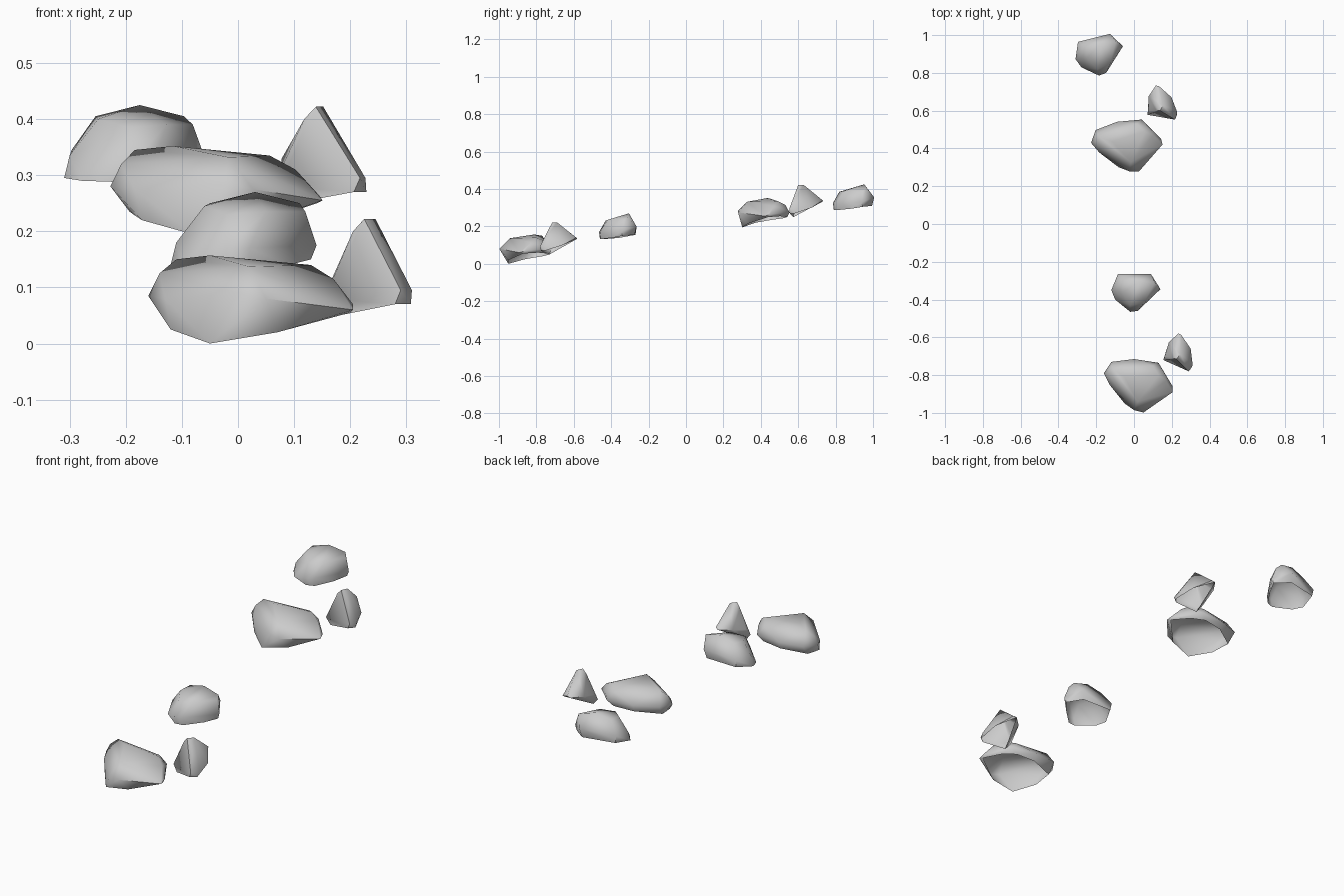
import bpy
import bmesh
from math import radians
from mathutils import Matrix, Vector

default_cube = bpy.data.objects.get("Cube")
if default_cube:
    bpy.data.objects.remove(default_cube, do_unlink=True)

# One plain grey stone material
stone = bpy.data.materials.new("grey stone")
stone.use_nodes = True
stone_colour = (0.6, 0.6, 0.6, 1)
stone.diffuse_color = stone_colour
stone.node_tree.nodes["Principled BSDF"].inputs["Base Color"].default_value = stone_colour


def rock_shell(name, rim, crown):
    """Wrap a hull round the rim and crown points, then open the underside."""
    bm = bmesh.new()
    rim_verts = {bm.verts.new(point) for point in rim}
    for point in crown:
        bm.verts.new(point)
    bmesh.ops.convex_hull(bm, input=bm.verts[:])
    bmesh.ops.recalc_face_normals(bm, faces=bm.faces[:])
    underside = [face for face in bm.faces
                 if rim_verts.issuperset(face.verts) and face.normal.z < -0.3]
    bmesh.ops.delete(bm, geom=underside, context="FACES")
    loose = [vert for vert in bm.verts if not vert.link_faces]
    bmesh.ops.delete(bm, geom=loose, context="VERTS")
    mesh = bpy.data.meshes.new(name)
    bm.to_mesh(mesh)
    bm.free()
    mesh.materials.append(stone)
    rock = bpy.data.objects.new(name, mesh)
    bpy.context.collection.objects.link(rock)
    bpy.ops.object.select_all(action="DESELECT")
    rock.select_set(True)
    bpy.context.view_layer.objects.active = rock
    bpy.ops.object.shade_smooth_by_angle(angle=radians(60))
    return rock


def repeat_rock(rock, name, centre, target, rise):
    """Place a turned copy of a rock in the rear cluster."""
    copy = rock.copy()
    copy.data = rock.data.copy()
    copy.name = copy.data.name = name
    bpy.context.collection.objects.link(copy)
    turn = Matrix.Rotation(radians(14), 4, "Z")
    copy.data.transform(Matrix.Translation(Vector((*target, rise)))
                        @ turn @ Matrix.Translation(-Vector((*centre, 0))))
    return copy


# Broad boulder
broad_rock = rock_shell(
    "front_broad_rock",
    rim=[(-.12, -.86, .025), (-.05, -.95, 0), (.07, -.95, .02), (.2, -.87, .055),
         (.15, -.79, .06), (.1, -.74, .055), (0, -.73, .05), (-.12, -.77, .04)],
    crown=[(-.16, -.79, .085), (-.13, -.85, .08), (0, -.985, .09), (.05, -.998, .08),
           (.205, -.89, .06), (.205, -.86, .07), (.155, -.78, .1), (.13, -.735, .08),
           (0, -.715, .085), (-.12, -.73, .09), (-.14, -.79, .125), (-.11, -.77, .15),
           (-.05, -.81, .157), (.13, -.8, .14), (.17, -.83, .115),
           (.02, -.94, .137), (.1, -.75, .12)])

# Rounded middle rock
middle_rock = rock_shell(
    "front_middle_rock",
    rim=[(-.12, -.35, .14), (-.1, -.4, .135), (-.02, -.46, .132), (.02, -.455, .132),
         (.09, -.39, .14), (.13, -.34, .15), (.08, -.275, .155), (-.08, -.27, .155)],
    crown=[(-.11, -.35, .18), (-.02, -.465, .17), (.02, -.46, .17), (.14, -.345, .175),
           (.09, -.265, .2), (-.085, -.265, .19), (-.06, -.36, .245), (-.05, -.3, .25),
           (.03, -.305, .27), (.11, -.31, .25), (.12, -.335, .235),
           (.05, -.42, .235), (-.02, -.43, .23)])

# Small pointed rock
pointed_rock = rock_shell(
    "front_pointed_rock",
    rim=[(.18, -.73, .05), (.155, -.72, .08), (.235, -.58, .135),
         (.3, -.66, .1), (.308, -.755, .07), (.28, -.775, .07)],
    crown=[(.165, -.7, .11), (.185, -.625, .13), (.25, -.587, .14), (.31, -.74, .095),
           (.29, -.78, .095), (.205, -.71, .2), (.225, -.715, .222),
           (.245, -.69, .222), (.25, -.64, .17)])

# Rear cluster repeats the three rocks, turned and raised
repeat_rock(broad_rock, "rear_broad_rock", (.02, -.855), (-.037, .41), .195)
repeat_rock(middle_rock, "rear_middle_rock", (.01, -.365), (-.18, .89), .155)
repeat_rock(pointed_rock, "rear_pointed_rock", (.23, -.68), (.135, .635), .2)
